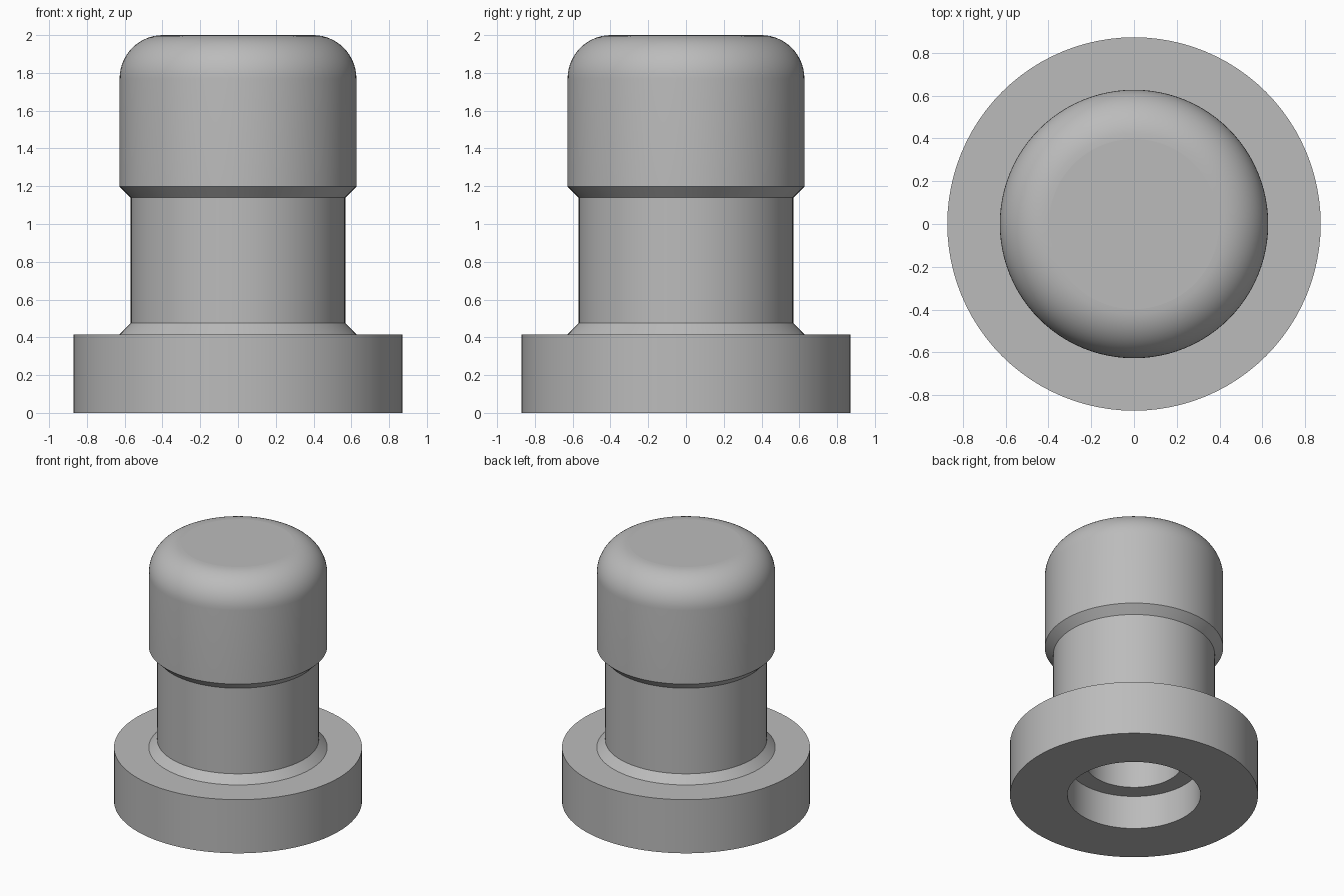
import bpy
import bmesh
import math

SEGMENTS = 96
FILLET_STEPS = 14

cube = bpy.data.objects.get("Cube")
if cube:
    bpy.data.objects.remove(cube, do_unlink=True)

# Single plain grey
grey = bpy.data.materials.new("plain grey")
grey.use_nodes = True
colour = (0.5, 0.5, 0.5, 1)
grey.diffuse_color = colour
grey.node_tree.nodes["Principled BSDF"].inputs["Base Color"].default_value = colour


def lathe(name, profile, material):
    """Spin an (r, z) profile around z; both ends are closed with flat caps."""
    bm = bmesh.new()
    rings = []
    for r, z in profile:
        rings.append([bm.verts.new((r * math.cos(a), r * math.sin(a), z))
                      for a in (math.tau * i / SEGMENTS for i in range(SEGMENTS))])
    for low, high in zip(rings, rings[1:]):
        for i in range(SEGMENTS):
            j = (i + 1) % SEGMENTS
            bm.faces.new((low[i], low[j], high[j], high[i]))
    bm.faces.new(rings[0])
    bm.faces.new(rings[-1])
    bmesh.ops.recalc_face_normals(bm, faces=bm.faces)
    mesh = bpy.data.meshes.new(name)
    bm.to_mesh(mesh)
    bm.free()
    mesh.materials.append(material)
    obj = bpy.data.objects.new(name, mesh)
    bpy.context.collection.objects.link(obj)
    bpy.ops.object.select_all(action='DESELECT')
    obj.select_set(True)
    bpy.context.view_layer.objects.active = obj
    bpy.ops.object.shade_smooth_by_angle(angle=math.radians(30))
    for face in mesh.polygons:
        if len(face.vertices) > 4:
            face.use_smooth = False
    return obj


# Stepped bore, from its blind end down to the underside
bore = [(0.34, 1.2), (0.34, 0.26), (0.468, 0.26), (0.468, 0)]

# Flange, chamfered collar, neck and flared underside of the head
body = [(0.872, 0), (0.872, 0.416), (0.627, 0.416), (0.568, 0.475),
        (0.568, 1.139), (0.627, 1.198)]

# Rounded shoulder running into the flat top
head_radius, fillet = 0.627, 0.23
shoulder = []
for step in range(FILLET_STEPS + 1):
    a = math.pi / 2 * step / FILLET_STEPS
    shoulder.append((head_radius - fillet + fillet * math.cos(a),
                     2 - fillet + fillet * math.sin(a)))

lathe("flanged_bumper", bore + body + shoulder, grey)
